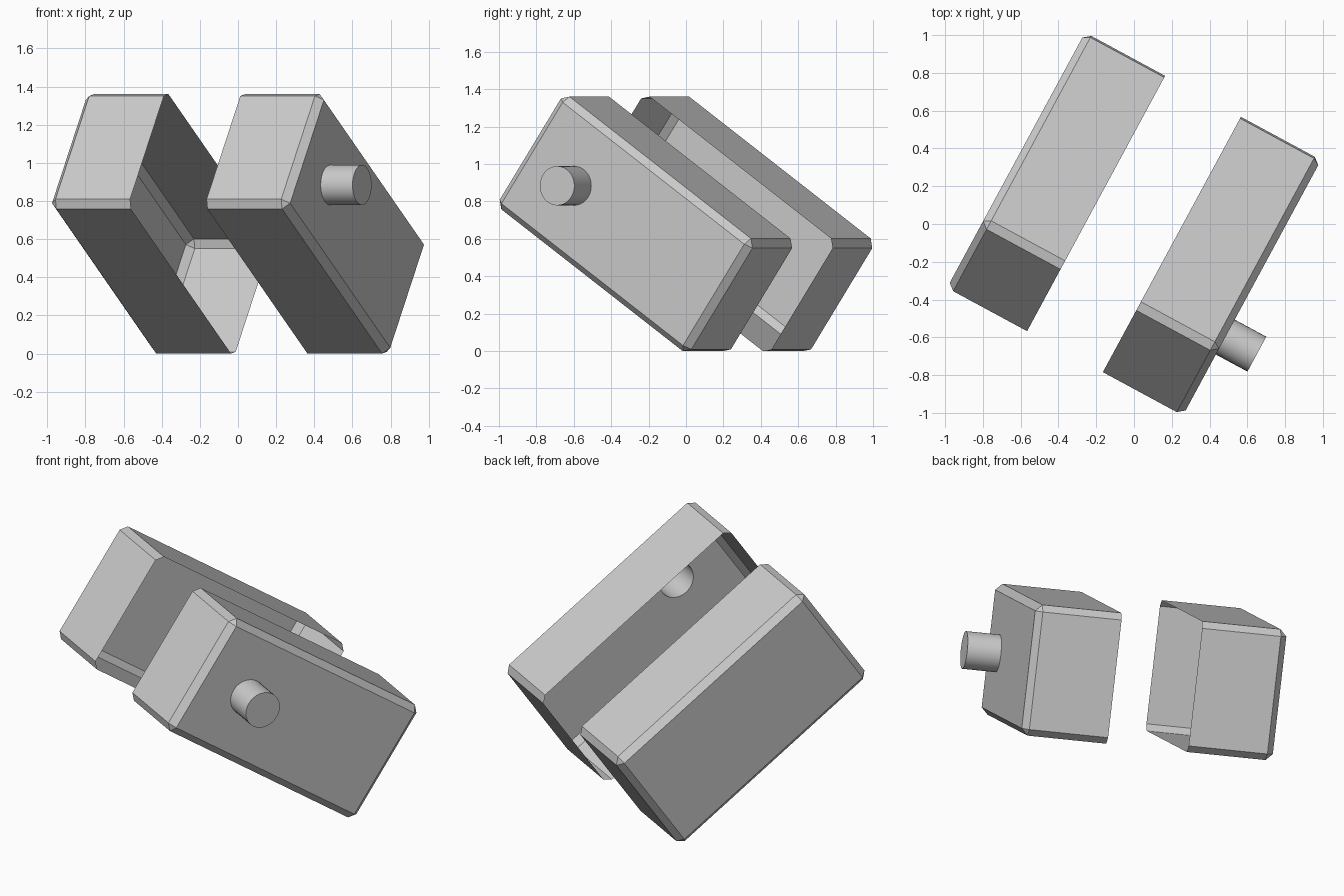
import bpy, bmesh
from math import radians
from mathutils import Matrix, Vector

cube = bpy.data.objects.get("Cube")
if cube:
    bpy.data.objects.remove(cube, do_unlink=True)

INNER, OUTER = 0.228, 0.71       # distance of the open side and the wall from the middle
LENGTH, THICK, CHAMFER = 1.413, 0.731, 0.037
PEG_Y, PEG_RADIUS, PEG_END = -0.36, 0.105, 0.90
SIDES = 32

# Whole assembly is tipped forward and turned
PLACE = (Matrix.Translation((0, 0, 0.68))
         @ Matrix.Rotation(radians(-28.4), 4, 'Z')
         @ Matrix.Rotation(radians(-34.5), 4, 'X'))

grey = bpy.data.materials.new("plain_grey")
grey.use_nodes = True
grey.diffuse_color = (0.6, 0.6, 0.6, 1)
grey.node_tree.nodes["Principled BSDF"].inputs["Base Color"].default_value = (0.6, 0.6, 0.6, 1)


def add_object(name, bm):
    mesh = bpy.data.meshes.new(name)
    bm.to_mesh(mesh)
    bm.free()
    mesh.materials.append(grey)
    obj = bpy.data.objects.new(name, mesh)
    obj.matrix_world = PLACE
    bpy.context.collection.objects.link(obj)
    return obj


def peg_matrix(x):
    return Matrix.Translation((x, PEG_Y, 0)) @ Matrix.Rotation(radians(90), 4, 'Y')


def make_shell(name, side, hole=False):
    # Box with its inner side open and all other edges chamfered
    bm = bmesh.new()
    bmesh.ops.create_cube(bm, size=1, matrix=Matrix.Translation((side * (INNER + OUTER) / 2, 0, 0))
                          @ Matrix.Diagonal((OUTER - INNER, LENGTH, THICK, 1)))
    bm.normal_update()
    inner = [f for f in bm.faces if f.normal.x * side < -0.9]
    bmesh.ops.delete(bm, geom=inner, context='FACES_ONLY')
    bmesh.ops.bevel(bm, geom=[e for e in bm.edges if not e.is_boundary],
                    offset=CHAMFER, segments=1, affect='EDGES')
    bm.normal_update()
    if hole:
        # Round opening in the wall behind the hollow peg
        wall = next(f for f in bm.faces if f.normal.x * side > 0.99)
        rim = list(wall.edges)
        bmesh.ops.delete(bm, geom=[wall], context='FACES_ONLY')
        ring = bmesh.ops.create_circle(bm, segments=SIDES, radius=PEG_RADIUS,
                                       matrix=peg_matrix(side * OUTER))["verts"]
        rim += list({e for v in ring for e in v.link_edges})
        bmesh.ops.triangle_fill(bm, edges=rim, use_beauty=True, normal=Vector((side, 0, 0)))
    bmesh.ops.recalc_face_normals(bm, faces=bm.faces)
    return add_object(name, bm)


make_shell("right_shell", -1)
make_shell("left_shell", 1, hole=True)

# Hollow peg, closed only at its outer end
bm = bmesh.new()
bmesh.ops.create_cone(bm, cap_ends=True, segments=SIDES, radius1=PEG_RADIUS, radius2=PEG_RADIUS,
                      depth=PEG_END - OUTER, matrix=peg_matrix((PEG_END + OUTER) / 2))
bm.normal_update()
bmesh.ops.delete(bm, geom=[f for f in bm.faces if f.normal.x < -0.9], context='FACES_ONLY')
peg = add_object("side_peg", bm)
bpy.ops.object.select_all(action='DESELECT')
peg.select_set(True)
bpy.context.view_layer.objects.active = peg
bpy.ops.object.shade_smooth_by_angle(angle=radians(30))
